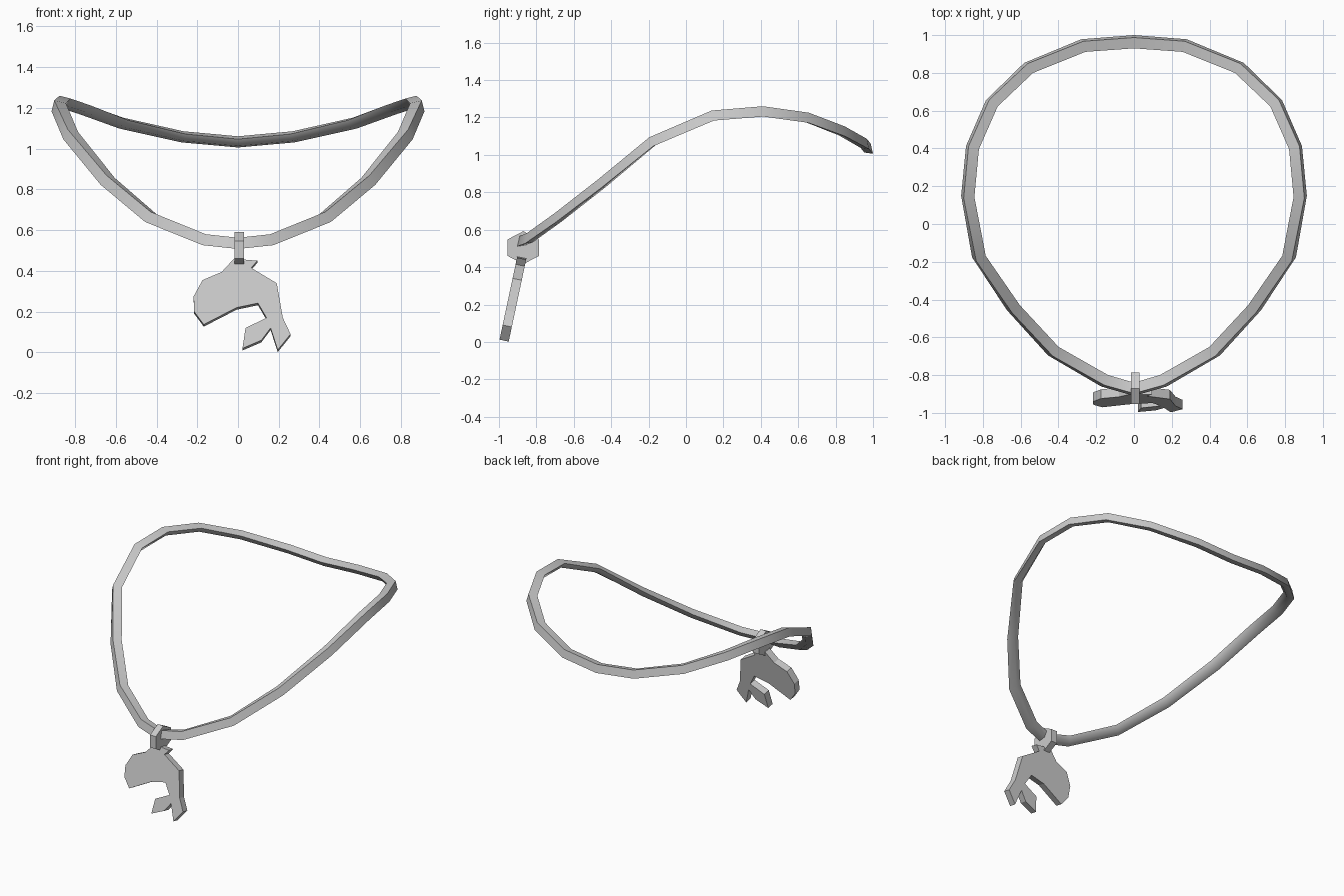
import bpy, bmesh, math
from mathutils import Vector

if "Cube" in bpy.data.objects:
    bpy.data.objects.remove(bpy.data.objects["Cube"])

grey = bpy.data.materials.new("light_grey")
grey.diffuse_color = (0.6, 0.6, 0.6, 1)
grey.use_nodes = True
grey.node_tree.nodes["Principled BSDF"].inputs["Base Color"].default_value = grey.diffuse_color


def make_object(name, bm, smooth=None):
    bmesh.ops.recalc_face_normals(bm, faces=bm.faces)
    mesh = bpy.data.meshes.new(name)
    bm.to_mesh(mesh)
    bm.free()
    mesh.materials.append(grey)
    ob = bpy.data.objects.new(name, mesh)
    bpy.context.collection.objects.link(ob)
    if smooth:
        bpy.context.view_layer.objects.active = ob
        ob.select_set(True)
        bpy.ops.object.shade_smooth_by_angle(angle=math.radians(smooth))
        ob.select_set(False)
    return ob


def prism(name, outline, centre_offset):
    """Extrude an outline of 3D points symmetrically along an offset."""
    bm = bmesh.new()
    off = Vector(centre_offset)
    a = [bm.verts.new(Vector(p) - off) for p in outline]
    b = [bm.verts.new(Vector(p) + off) for p in outline]
    n = len(a)
    bm.faces.new(a)
    bm.faces.new(b[::-1])
    for i in range(n):
        j = (i + 1) % n
        bm.faces.new((a[i], b[i], b[j], a[j]))
    return make_object(name, bm)


# Cord: half path mirrored, swept with a small four-sided section
half = [(0, -0.875, 0.535), (0.155, -0.83, 0.553), (0.425, -0.675, 0.665),
        (0.637, -0.445, 0.845), (0.82, -0.175, 1.07), (0.88, 0.145, 1.21),
        (0.855, 0.405, 1.232), (0.752, 0.64, 1.198), (0.557, 0.827, 1.125),
        (0.267, 0.945, 1.058), (0, 0.965, 1.033)]
path = [Vector(p) for p in half] + [Vector((-x, y, z)) for x, y, z in half[-2:0:-1]]
section = [(-0.035, 0.014), (0.022, 0.028), (0.035, -0.027), (-0.012, -0.02)]

bm = bmesh.new()
rings = []
n = len(path)
for i, p in enumerate(path):
    d0 = (p - path[i - 1]).normalized()
    d1 = (path[(i + 1) % n] - p).normalized()
    t = (d0 + d1).normalized()
    out = t.cross(Vector((0, 0, 1))).normalized()
    up = out.cross(t)
    rings.append([bm.verts.new(p + out * a + up * b) for a, b in section])
for i in range(n):
    r, s = rings[i], rings[(i + 1) % n]
    for k in range(4):
        m = (k + 1) % 4
        bm.faces.new((r[k], r[m], s[m], s[k]))
make_object("cord", bm, 50)

# Hexagonal hanger linking cord and pendant
hexagon = [(0.006, -0.87 + 0.097 * math.sin(k * math.pi / 3),
            0.504 + 0.088 * math.cos(k * math.pi / 3)) for k in range(6)]
prism("hanger", hexagon, (0.0225, 0, 0))

# Flat pendant, leaning forward at the bottom
shape = [(-0.02, 0.46), (0.095, 0.45), (0.065, 0.415), (0.19, 0.34),
         (0.22, 0.17), (0.258, 0.09), (0.195, 0.012), (0.16, 0.12),
         (0.115, 0.06), (0.022, 0.02), (0.037, 0.12), (0.14, 0.17),
         (0.098, 0.242), (-0.007, 0.22), (-0.168, 0.137), (-0.215, 0.2),
         (-0.218, 0.275), (-0.174, 0.355), (-0.08, 0.395)]
outline = [(x, -0.975 + 0.213 * z, z - 0.005) for x, z in shape]
prism("pendant", outline, Vector((0, -0.978, 0.208)) * 0.025)
